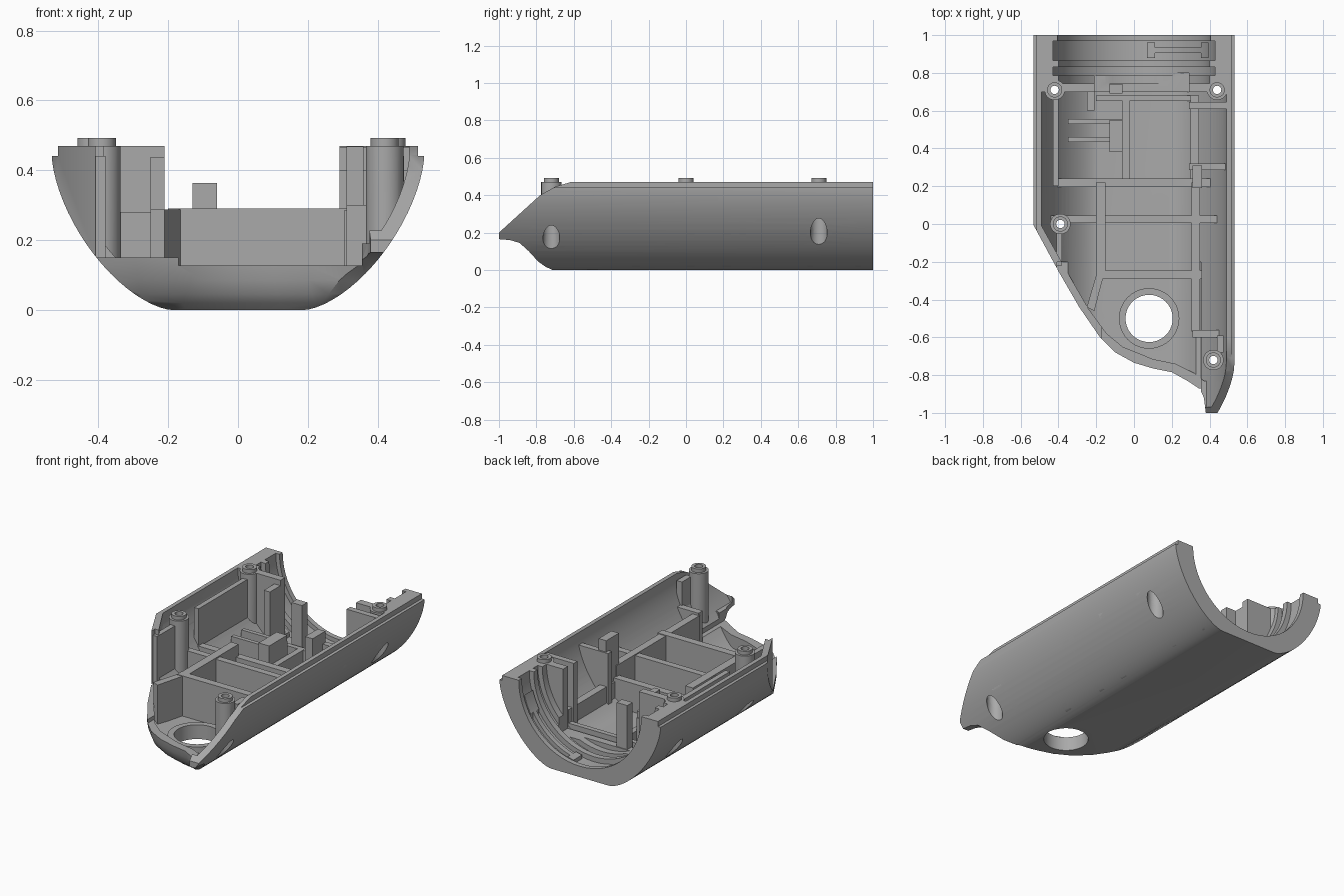
import bpy, bmesh, math

if "Cube" in bpy.data.objects:
    bpy.data.objects.remove(bpy.data.objects["Cube"])

grey = bpy.data.materials.new("plain grey")
grey.use_nodes = True
grey.diffuse_color = (0.4, 0.4, 0.4, 1)
grey.node_tree.nodes["Principled BSDF"].inputs["Base Color"].default_value = (0.4, 0.4, 0.4, 1)


def loft(name, rings):
    """Closed solid through equal rings of 3D points."""
    bm = bmesh.new()
    loops = [[bm.verts.new(p) for p in ring] for ring in rings]
    n = len(loops[0])
    for a, b in zip(loops, loops[1:]):
        for i in range(n):
            j = (i + 1) % n
            bm.faces.new((a[i], a[j], b[j], b[i]))
    bm.faces.new(loops[0])
    bm.faces.new(loops[-1])
    bmesh.ops.recalc_face_normals(bm, faces=bm.faces)
    mesh = bpy.data.meshes.new(name)
    bm.to_mesh(mesh)
    bm.free()
    mesh.materials.append(grey)
    obj = bpy.data.objects.new(name, mesh)
    bpy.context.collection.objects.link(obj)
    return obj


def prism(name, pts, axis, lo, hi):
    place = {"x": lambda p, h: (h, p[0], p[1]),
             "y": lambda p, h: (p[0], h, p[1]),
             "z": lambda p, h: (p[0], p[1], h)}[axis]
    return loft(name, [[place(p, h) for p in pts] for h in (lo, hi)])


def box(name, x0, x1, y0, y1, z0, z1):
    return prism(name, [(x0, y0), (x1, y0), (x1, y1), (x0, y1)], "z", z0, z1)


def circle(r, cx, cy, n=40):
    return [(cx + r * math.cos(math.tau * i / n), cy + r * math.sin(math.tau * i / n)) for i in range(n)]


def rod(name, x, y, r, z0, z1):
    return prism(name, circle(r, x, y), "z", z0, z1)


def combine(obj, tool, op="DIFFERENCE", keep=False):
    mod = obj.modifiers.new("cut", "BOOLEAN")
    mod.operation, mod.object, mod.solver = op, tool, "EXACT"
    deps = bpy.context.evaluated_depsgraph_get()
    mesh = bpy.data.meshes.new_from_object(obj.evaluated_get(deps))
    obj.modifiers.clear()
    obj.data = mesh
    if not keep:
        bpy.data.objects.remove(tool)
    return obj


def section(half, floor, lip):
    """Round-bottomed trough section with a stepped rim."""
    flat, top = 0.19, 0.44
    side = [(half - lip, 0.47), (half - lip, top)] if lip else [(half, 0.6)]
    for i in range(21):
        t = math.pi / 2 * i / 20
        side.append((flat + (half - flat) * max(math.cos(t), 0) ** 1.27,
                     top - (top - floor) * math.sin(t) ** 1.27))
    return side + [(-x, z) for x, z in reversed(side)]


outline = [(-0.535, 1.3), (-0.535, 0.0), (-0.4, -0.25), (-0.29, -0.44), (-0.18, -0.6), (-0.1, -0.68),
           (0.0, -0.735), (0.1, -0.765), (0.2, -0.785), (0.29, -0.835), (0.35, -0.875), (0.37, -0.92),
           (0.38, -1.0), (0.46, -1.0), (0.5, -0.9), (0.525, -0.8), (0.54, -0.7), (0.54, 1.3)]
inner = [(-0.5, 0.70), (-0.5, 0.01), (-0.35, -0.26), (-0.24, -0.45), (-0.145, -0.58), (-0.06, -0.65),
         (0.1, -0.715), (0.22, -0.74), (0.32, -0.79), (0.37, -0.83), (0.45, -0.83), (0.5, -0.7), (0.5, 0.70)]
side_shape = [(-1.0, 0.2), (-0.78, 0.40), (-0.7, 0.445), (-0.6, 0.475), (1.1, 0.475), (1.1, -0.02),
              (-0.67, -0.02), (-0.74, 0.01), (-0.79, 0.045), (-0.84, 0.1), (-0.89, 0.145), (-0.94, 0.16),
              (-1.0, 0.165)]


# Outer form: trough section, plan outline rounded under, side shape
def outer(name):
    form = prism(name, section(0.533, 0, 0.018), "y", -1, 1)
    layers = [(-0.02, 0.08), (0.004, 0.06), (0.02, 0.04), (0.045, 0.022), (0.085, 0.007), (0.13, 0), (0.6, 0)]
    plan = loft("plan", [[(x + d * 0.5, y + d, z) for x, y in outline] for z, d in layers])
    combine(form, plan, "INTERSECT")
    return combine(form, prism("side", side_shape, "x", -1, 1), "INTERSECT")


envelope = outer("envelope")
shell = outer("shell")

# Main cavity, open nose trough and low front opening
cavity = prism("cavity", section(0.49, 0.05, 0), "y", -1.1, 0.70)
combine(cavity, prism("cavity_plan", inner, "z", -0.2, 0.9), "INTERSECT")
combine(shell, cavity)
trough = prism("nose_trough", section(0.49, 0.05, 0), "y", -0.97, -0.6)
combine(trough, box("nose_range", 0.3, 0.8, -1, -0.5, 0.19, 0.9), "INTERSECT")
combine(shell, trough)
combine(shell, box("front_opening", -0.17, 0.355, -1.1, -0.2, 0.127, 0.8))
combine(shell, box("right_opening", -0.408, -0.16, -1.1, -0.2, 0.15, 0.8))
combine(shell, box("bulkhead_opening", -0.21, 0.29, 0.65, 0.8, 0.1, 0.8))

# Stepped round bore at the rear end
steps = [(0.745, 0.40), (0.785, 0.40), (0.785, 0.43), (0.83, 0.43), (0.83, 0.40), (0.865, 0.40),
         (0.865, 0.43), (0.97, 0.43), (0.97, 0.405), (1.1, 0.405)]
combine(shell, loft("bore", [[(x, y, z) for x, z in circle(r, 0, 0.47, 64)] for y, r in steps]))

# Round floor hole
combine(shell, rod("hole", 0.08, -0.5, 0.125, -0.2, 0.5))
parts = [shell]
collar = rod("hole_collar", 0.08, -0.5, 0.16, 0.03, 0.085)
parts.append(combine(collar, rod("hole", 0.08, -0.5, 0.125, -0.2, 0.5)))

# Ribs, walls and blocks: x range, y range, top
ribs = {
    "nose_partition": (-0.2, 0.36, -0.29, -0.245, 0.29),
    "right_long_rib": (-0.2, -0.15, -0.245, 0.22, 0.288),
    "left_long_rib": (0.305, 0.35, -0.57, 0.22, 0.286),
    "left_rear_rib": (0.3, 0.345, 0.22, 0.68, 0.2),
    "middle_cross_rib": (-0.5, 0.5, 0.005, 0.045, 0.28),
    "rear_cross_rib": (-0.5, 0.5, 0.195, 0.24, 0.22),
    "end_cross_rib": (-0.2, 0.35, 0.65, 0.68, 0.12),
    "pocket_rib": (-0.06, -0.025, 0.24, 0.66, 0.122),
    "small_rib_a": (-0.35, -0.08, 0.435, 0.46, 0.2),
    "small_rib_b": (-0.35, -0.06, 0.53, 0.555, 0.202),
    "centre_block": (-0.13, -0.06, 0.38, 0.55, 0.24),
    "rear_post": (-0.13, -0.06, 0.69, 0.74, 0.363),
    "tall_column": (0.31, 0.36, 0.19, 0.31, 0.468),
    "tall_rib_a": (0.29, 0.5, 0.285, 0.32, 0.4),
    "tall_rib_b": (0.29, 0.5, 0.61, 0.645, 0.466),
    "right_panel": (-0.43, -0.4, 0.2, 0.68, 0.44),
    "right_corner_rib": (-0.25, -0.21, 0.6, 0.72, 0.438),
    "side_stop": (0.31, 0.5, -0.6, -0.56, 0.3),
    "boss_web": (0.44, 0.475, -0.68, -0.59, 0.44),
    "right_boss_web": (-0.41, -0.38, -0.22, -0.04, 0.44),
}
for name, (x0, x1, y0, y1, top) in ribs.items():
    rib = box(name, x0, x1, y0, y1, 0.02, top)
    parts.append(combine(rib, envelope, "INTERSECT", keep=True))

# Slanted side wall of the nose chamber
wall = prism("nose_side_wall", [(-0.16, -0.27), (-0.21, -0.46), (-0.25, -0.44), (-0.2, -0.27)], "z", 0.03, 0.287)
parts.append(combine(wall, envelope, "INTERSECT", keep=True))

# Key blocks in the bore groove
for i, (x0, x1, y0, y1) in enumerate([(0.07, 0.11, 0.88, 0.96), (0.355, 0.395, 0.88, 0.96), (0.11, 0.355, 0.905, 0.935)]):
    key = box(f"bore_key_{i}", x0, x1, y0, y1, 0.02, 0.46)
    combine(key, prism("bore_gap", circle(0.408, 0, 0.47, 64), "y", 0.8, 1.1))
    parts.append(combine(key, envelope, "INTERSECT", keep=True))

# Screw bosses with counterbores from below
for i, (x, y) in enumerate([(-0.42, 0.71), (0.44, 0.71), (-0.39, 0.0), (0.42, -0.72)]):
    post = rod(f"screw_boss_{i}", x, y, 0.054, 0.02, 0.47)
    combine(post, prism("trough", section(0.52, 0.01, 0), "y", -1, 1), "INTERSECT")
    combine(post, rod("collar", x, y, 0.04, 0.4, 0.492), "UNION")
    parts.append(post)
    for body in parts:
        combine(body, rod("counterbore", x, y, 0.045, -0.1, 0.35))
        combine(body, rod("screw_hole", x, y, 0.022, -0.1, 0.6))

bpy.data.objects.remove(envelope)
bpy.ops.object.select_all(action="DESELECT")
for part in parts:
    part.select_set(True)
bpy.context.view_layer.objects.active = shell
bpy.ops.object.shade_smooth_by_angle(angle=math.radians(30))
